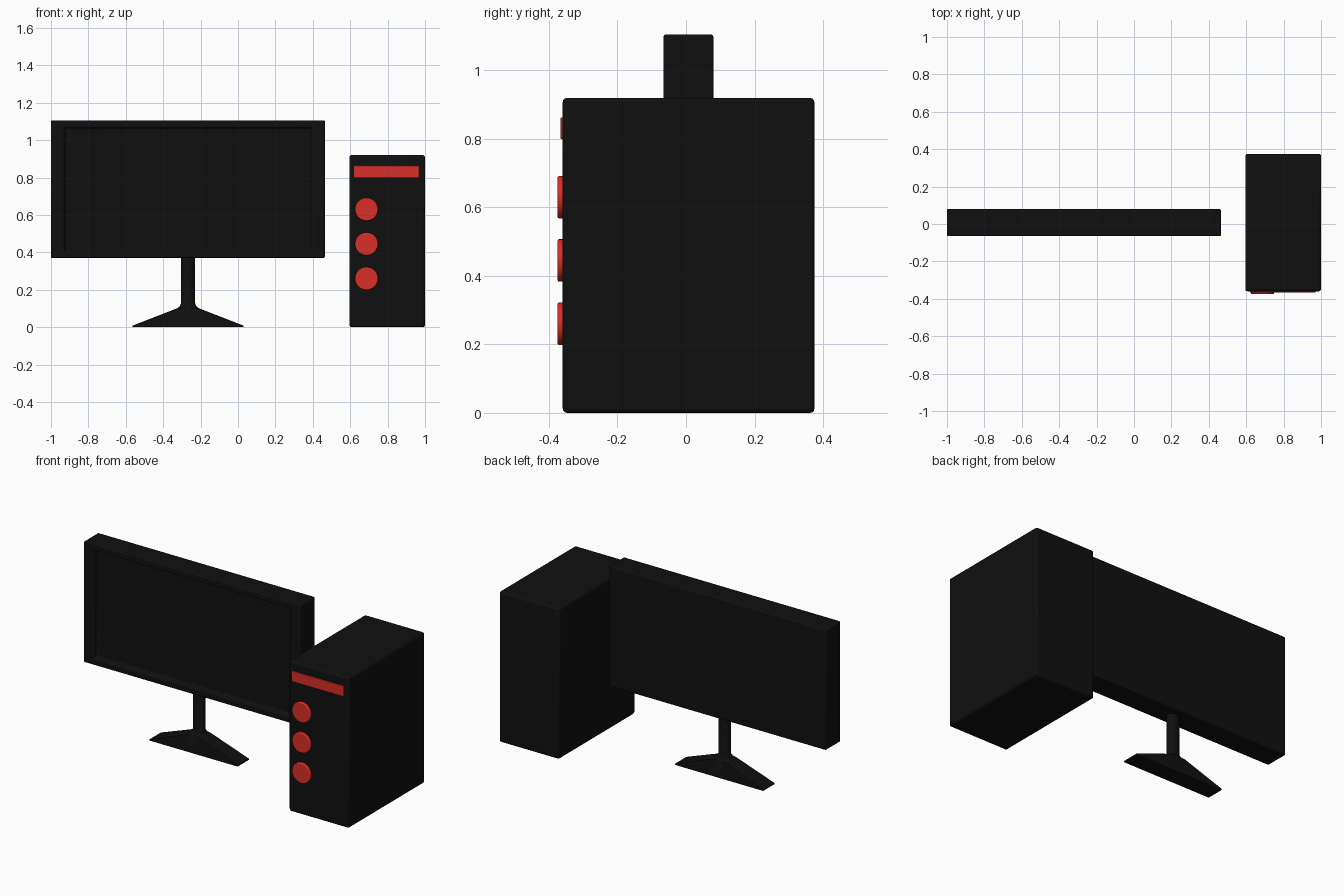
import bpy, bmesh, math
from mathutils import Vector

if "Cube" in bpy.data.objects:
    bpy.data.objects.remove(bpy.data.objects["Cube"])


def material(name, rgb):
    m = bpy.data.materials.new(name)
    m.diffuse_color = (*rgb, 1)
    m.use_nodes = True
    m.node_tree.nodes["Principled BSDF"].inputs["Base Color"].default_value = m.diffuse_color
    return m


BLACK = material("black_plastic", (0.005, 0.005, 0.005))
RED = material("red_trim", (0.69, 0.028, 0.02))


def finish(name, bm, mat, bevel=0.0):
    bmesh.ops.recalc_face_normals(bm, faces=bm.faces)
    me = bpy.data.meshes.new(name)
    bm.to_mesh(me)
    bm.free()
    ob = bpy.data.objects.new(name, me)
    bpy.context.collection.objects.link(ob)
    me.materials.append(mat)
    if bevel:
        mod = ob.modifiers.new("soft_edges", 'BEVEL')
        mod.width = bevel
        mod.segments = 3
        mod.limit_method = 'ANGLE'
        mod.angle_limit = math.radians(40)
    bpy.ops.object.select_all(action='DESELECT')
    bpy.context.view_layer.objects.active = ob
    ob.select_set(True)
    bpy.ops.object.shade_smooth_by_angle(angle=math.radians(35))
    return ob


def box(lo, hi):
    bm = bmesh.new()
    bmesh.ops.create_cube(bm, size=1)
    lo, hi = Vector(lo), Vector(hi)
    for v in bm.verts:
        v.co = (lo + hi) / 2 + v.co * (hi - lo)
    return bm


# Monitor housing with a recessed screen in the front face
bm = box((-1.0, -0.065, 0.37), (0.465, 0.08, 1.105))
front = min(bm.faces, key=lambda f: f.calc_center_median().y)
for sx, sz, depth in ((0.905, 0.905, 0), (0.895, 0.885, 0.03)):
    old = [v.co.copy() for v in front.verts]
    bmesh.ops.inset_region(bm, faces=[front], thickness=0.01)
    for v in front.verts:
        v.co = Vector((-0.2675 + math.copysign(0.7325 * sx, v.co.x + 0.2675),
                       -0.065 + depth,
                       0.7375 + math.copysign(0.3675 * sz, v.co.z - 0.7375)))
finish("monitor", bm, BLACK, 0.008)


# Stand: rectangular flared foot lofted into an oval neck
def ring(bm, hx, hy, z, roundness):
    verts = []
    for i in range(32):
        a = math.tau * (i + 0.5) / 32
        c, s = math.cos(a), math.sin(a)
        k = 1 / max(abs(c), abs(s))
        k = k + (1 - k) * roundness
        x, y = c * k, s * k
        if not roundness and abs(abs(x) - abs(y)) < 0.2:
            x, y = math.copysign(1, x), math.copysign(1, y)
        verts.append(bm.verts.new((-0.267 + hx * x, 0.0075 + hy * y, z)))
    return verts


bm = bmesh.new()
rings = [ring(bm, *r) for r in ((0.297, 0.054, 0.0, 0), (0.297, 0.054, 0.008, 0),
                                (0.055, 0.046, 0.102, 0.1), (0.044, 0.038, 0.112, 0.6),
                                (0.037, 0.032, 0.13, 1), (0.037, 0.032, 0.39, 1))]
for a, b in zip(rings, rings[1:]):
    for i in range(32):
        j = (i + 1) % 32
        bm.faces.new((a[i], a[j], b[j], b[i]))
bm.faces.new(rings[0])
bm.faces.new(rings[-1])
bmesh.ops.remove_doubles(bm, verts=bm.verts, dist=0.0005)
finish("monitor_stand", bm, BLACK)

# Computer tower
finish("tower_case", box((0.595, -0.36, 0.0), (1.0, 0.375, 0.92)), BLACK, 0.013)

# Red drive bar on the tower front
finish("drive_bar", box((0.62, -0.366, 0.80), (0.97, -0.34, 0.863)), RED, 0.003)

# Three round front buttons
for n, z in enumerate((0.63, 0.445, 0.26)):
    bm = bmesh.new()
    bmesh.ops.create_cone(bm, cap_ends=True, segments=48, radius1=0.062,
                          radius2=0.062, depth=0.035)
    for v in bm.verts:
        v.co = Vector((0.687 + v.co.x, -0.3575 + v.co.z, z + v.co.y))
    finish(f"front_button_{n + 1}", bm, RED, 0.005)
